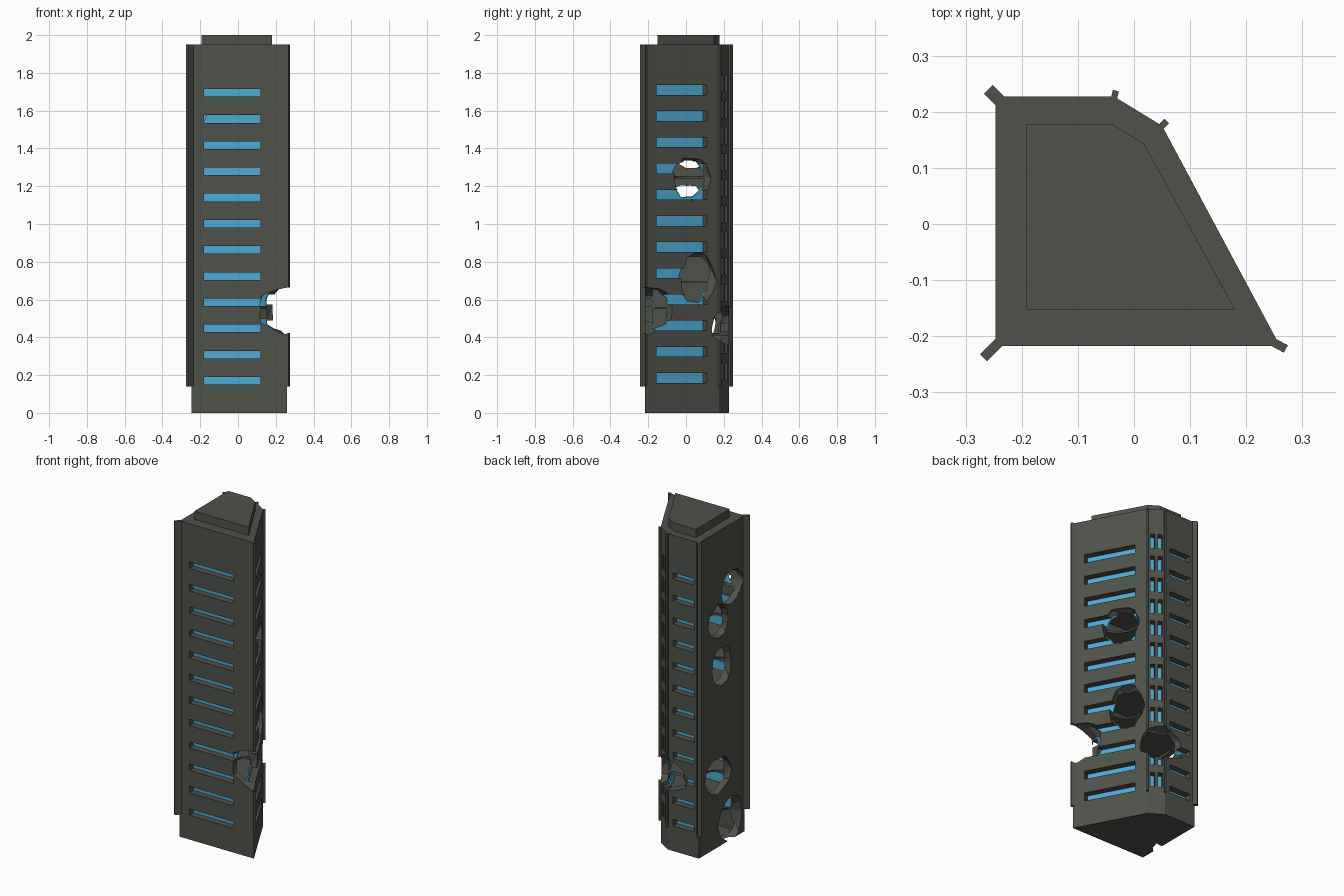
import bpy, bmesh, math, random
from mathutils import Vector

if "Cube" in bpy.data.objects:
    bpy.data.objects.remove(bpy.data.objects["Cube"])

random.seed(4)


def material(name, rgb):
    m = bpy.data.materials.new(name)
    m.diffuse_color = (*rgb, 1)
    m.use_nodes = True
    m.node_tree.nodes["Principled BSDF"].inputs["Base Color"].default_value = m.diffuse_color
    return m


CONCRETE = material("dark concrete", (0.078, 0.083, 0.068))
GLASS = material("blue glass", (0.075, 0.40, 0.66))

FOOT = [Vector(p) for p in [(-.247, -.217), (.26, -.217), (.05, .175), (-.035, .227), (-.247, .227)]]
CAP = [Vector(p) for p in [(-.192, -.152), (.18, -.152), (.018, .143), (-.037, .177), (-.192, .177)]]
WALL, PITCH, ROWS = 0.04, 0.1386, 12


def make_object(name, bm, mat):
    bmesh.ops.recalc_face_normals(bm, faces=bm.faces)
    me = bpy.data.meshes.new(name)
    bm.to_mesh(me)
    bm.free()
    me.materials.append(mat)
    ob = bpy.data.objects.new(name, me)
    bpy.context.collection.objects.link(ob)
    return ob


def prism(bm, pts, z0, z1):
    lo = [bm.verts.new((p[0], p[1], z0)) for p in pts]
    hi = [bm.verts.new((p[0], p[1], z1)) for p in pts]
    n = len(pts)
    bm.faces.new(lo[::-1])
    bm.faces.new(hi)
    for i in range(n):
        bm.faces.new((lo[i], lo[(i + 1) % n], hi[(i + 1) % n], hi[i]))


def inset(pts, d):
    out = []
    for i, p in enumerate(pts):
        a = (p - pts[i - 1]).normalized()
        b = (pts[(i + 1) % len(pts)] - p).normalized()
        n1, n2 = Vector((-a.y, a.x)), Vector((-b.y, b.x))
        out.append(p + (n1 + n2) * d / (1 + n1.dot(n2)))
    return out


def wall_box(bm, side, t0, t1, d0, d1, z0, z1):
    """Box on one side of the tower, t along the wall and d inwards."""
    a, b = FOOT[side], FOOT[(side + 1) % 5]
    u = (b - a).normalized()
    n = Vector((-u.y, u.x))
    prism(bm, [a + u * t + n * d for t, d in ((t0, d0), (t1, d0), (t1, d1), (t0, d1))], z0, z1)


# side, start and end along the wall, first row height, half height
WINDOWS = [(0, .067, .367, .17, .02), (1, .070, .371, .185, .026),
           (2, .018, .042, .22, .045), (2, .060, .084, .22, .045),
           (3, .035, .180, .175, .02)]

# Tower block, and cutters for the storeys and window slots
bm = bmesh.new()
prism(bm, FOOT, 0, 1.95)
tower = make_object("tower_walls_and_floors", bm, CONCRETE)

bm = bmesh.new()
inner = inset(FOOT, WALL)
prism(bm, inner, .012, .133)
for k in range(ROWS):
    z = .145 + k * PITCH
    prism(bm, inner, z, z + PITCH - .012 if k < ROWS - 1 else 1.92)
rooms = make_object("room_cutter", bm, CONCRETE)

bm = bmesh.new()
for side, t0, t1, zc, h in WINDOWS:
    for k in range(ROWS):
        z = zc + k * PITCH
        wall_box(bm, side, t0, t1, -.02, WALL + .012, z - h, z + h)
slots = make_object("slot_cutter", bm, CONCRETE)

# Glass strips behind the slots
bm = bmesh.new()
for side, t0, t1, zc, h in WINDOWS:
    m = .006 if side == 2 else .01
    for k in range(ROWS):
        z = zc + k * PITCH
        wall_box(bm, side, t0 - m, t1 + m, WALL + .0005, WALL + .007,
                 max(z - h - .012, .146 + k * PITCH), z + h + .012)
glass = make_object("window_glass", bm, GLASS)

# Corner fins: corner, direction, reach outwards, width
bm = bmesh.new()
for i, ang, reach, w in [(0, 225, .030, .018), (1, -28, .012, .015), (2, 45, .012, .011),
                         (3, 75, .011, .011), (4, 135, .018, .022)]:
    d = Vector((math.cos(math.radians(ang)), math.sin(math.radians(ang))))
    s = Vector((-d.y, d.x)) * w / 2
    a, b = FOOT[i] - d * .02, FOOT[i] + d * reach
    prism(bm, [a - s, b - s, b + s, a + s], .14, 1.951)
fins = make_object("corner_fins", bm, CONCRETE)

# Roof cap
bm = bmesh.new()
prism(bm, CAP, 1.945, 2.0)
make_object("roof_cap", bm, CONCRETE)

# Jagged blast holes: centre and radii, in two groups that do not overlap
HOLES = [[((-.247, -.09, 1.555), (.17, .11, .11)), ((-.247, 0, 1.105), (.12, .10, .12)),
          ((-.247, .04, .44), (.13, .13, .12)), ((-.247, -.08, .13), (.12, .12, .14)),
          ((.125, .035, 1.245), (.10, .115, .115)), ((.11, .065, .71), (.10, .11, .135)),
          ((.25, -.20, .545), (.14, .165, .13)), ((-.02, .225, .46), (.14, .13, .10))],
         [((-.247, .035, 1.39), (.12, .10, .11))]]
blasts = []
for group in HOLES:
    bm = bmesh.new()
    for c, r in group:
        new = bmesh.ops.create_icosphere(bm, subdivisions=2, radius=1)["verts"]
        for v in new:
            f = random.uniform(.88, 1.1)
            v.co = Vector([c[i] + v.co[i] * r[i] * f for i in range(3)])
    blasts.append(make_object("blast_cutter", bm, CONCRETE))


def cut(ob, cutters):
    for c in cutters:
        mod = ob.modifiers.new("cut", 'BOOLEAN')
        mod.operation, mod.solver, mod.object = 'DIFFERENCE', 'EXACT', c
    dg = bpy.context.evaluated_depsgraph_get()
    dg.update()
    me = bpy.data.meshes.new_from_object(ob.evaluated_get(dg))
    ob.modifiers.clear()
    ob.data = me


cut(tower, [rooms, slots] + blasts)
cut(glass, blasts)
cut(fins, blasts)
for c in [rooms, slots] + blasts:
    bpy.data.objects.remove(c)
